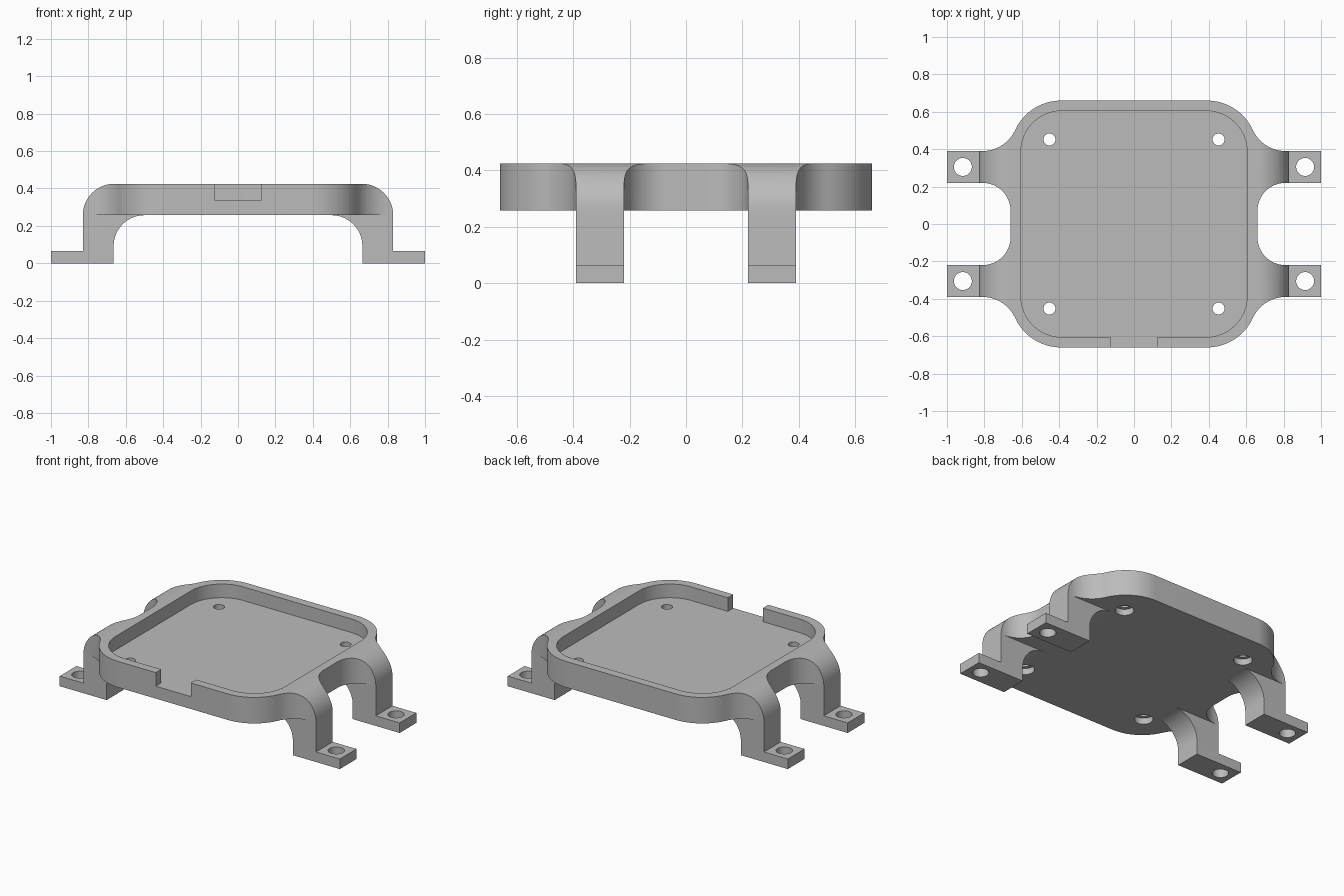
import bpy, bmesh
from math import cos, sin, radians, atan2, degrees, pi

cube = bpy.data.objects.get("Cube")
if cube:
    bpy.data.objects.remove(cube, do_unlink=True)

grey = bpy.data.materials.new("plain grey")
grey.use_nodes = True
grey.diffuse_color = (0.5, 0.5, 0.5, 1)
grey.node_tree.nodes["Principled BSDF"].inputs["Base Color"].default_value = (0.5, 0.5, 0.5, 1)

BASE, FLOOR, TOP = 0.257, 0.337, 0.425      # tray underside, floor and rim
LEG_IN, LEG_OUT, LEG_X = 0.22, 0.39, 0.83   # leg sides and outer face


def arc(cx, cy, r, a0, a1, n=16):
    """Points along a circular arc, angles in degrees."""
    steps = [radians(a0 + (a1 - a0) * i / n) for i in range(n + 1)]
    return [(cx + r * cos(a), cy + r * sin(a)) for a in steps]


def mirror_x(pts):
    return pts + [(-x, y) for x, y in reversed(pts)]


def mirror_y(pts):
    return pts + [(x, -y) for x, y in reversed(pts)]


def prism(name, pts, lo, hi, along="z"):
    """Extrude a 2D outline along z or y."""
    bm = bmesh.new()
    place = (lambda p, t: (p[0], p[1], t)) if along == "z" else (lambda p, t: (p[0], t, p[1]))
    low = [bm.verts.new(place(p, lo)) for p in pts]
    high = [bm.verts.new(place(p, hi)) for p in pts]
    bm.faces.new(low)
    bm.faces.new(high)
    for i in range(len(pts)):
        j = (i + 1) % len(pts)
        bm.faces.new((low[i], low[j], high[j], high[i]))
    bmesh.ops.recalc_face_normals(bm, faces=bm.faces)
    mesh = bpy.data.meshes.new(name)
    bm.to_mesh(mesh)
    bm.free()
    mesh.materials.append(grey)
    obj = bpy.data.objects.new(name, mesh)
    bpy.context.collection.objects.link(obj)
    return obj


def combine(target, tool, operation):
    mod = target.modifiers.new(operation, "BOOLEAN")
    mod.operation = operation
    mod.solver = "EXACT"
    mod.object = tool
    bpy.context.view_layer.objects.active = target
    bpy.ops.object.modifier_apply(modifier=mod.name)
    bpy.data.objects.remove(tool, do_unlink=True)


def drill(x, y, r, lo, hi):
    combine(bracket, prism("drill", arc(x, y, r, 0, 352.5, 47), lo, hi), "DIFFERENCE")


# Tray plan: rounded corners flaring into the four legs
corner, corner_r, flare_x = 0.39, 0.27, 0.81
dx = flare_x - corner
flare_r = (dx * dx - corner_r ** 2) / (2 * corner_r)
meet = degrees(atan2(flare_r, dx))
plan = arc(flare_x, LEG_IN - 0.15, 0.15, 180, 90)
plan += [(0.9, LEG_IN), (0.9, LEG_OUT)]
plan += arc(flare_x, LEG_OUT + flare_r, flare_r, 270, 180 + meet)
plan += arc(corner, corner, corner_r, meet, 90)[1:]
bracket = prism("mounting_bracket", mirror_y(mirror_x(plan)), BASE, 0.5)

# Rounded shoulders over the legs
round_r = TOP - BASE
shoulder = [(LEG_X, 0.1)] + arc(LEG_X - round_r, BASE, round_r, 0, 90, 20)
combine(bracket, prism("shoulder_shape", mirror_x(shoulder), -0.8, 0.8, "y"), "INTERSECT")

# Arched legs with flat feet
leg = [(0.665, 0), (1, 0), (1, 0.065), (LEG_X, 0.065), (LEG_X, BASE)]
leg += arc(0.5, BASE - 0.165, 0.165, 90, 0, 20)
for sx in (-1, 1):
    for lo, hi in ((LEG_IN, LEG_OUT), (-LEG_OUT, -LEG_IN)):
        combine(bracket, prism("leg", [(sx * x, z) for x, z in leg], lo, hi, "y"), "UNION")

# Recessed floor and front notch
pocket = mirror_y(mirror_x(arc(0.385, 0.385, 0.22, 0, 90)))
combine(bracket, prism("pocket", pocket, FLOOR, 0.6), "DIFFERENCE")
notch = [(-0.125, -0.8), (0.125, -0.8), (0.125, -0.5), (-0.125, -0.5)]
combine(bracket, prism("notch", notch, FLOOR, 0.6), "DIFFERENCE")

# Foot holes, and floor holes with counterbores underneath
for sx in (-1, 1):
    for sy in (-1, 1):
        drill(sx * 0.915, sy * 0.305, 0.048, -0.1, 0.15)
        drill(sx * 0.452, sy * 0.452, 0.032, 0.1, 0.5)
        drill(sx * 0.452, sy * 0.452, 0.055, 0.1, BASE + 0.04)

bpy.ops.object.select_all(action="DESELECT")
bracket.select_set(True)
bpy.context.view_layer.objects.active = bracket
bpy.ops.object.shade_smooth_by_angle(angle=pi / 6)
